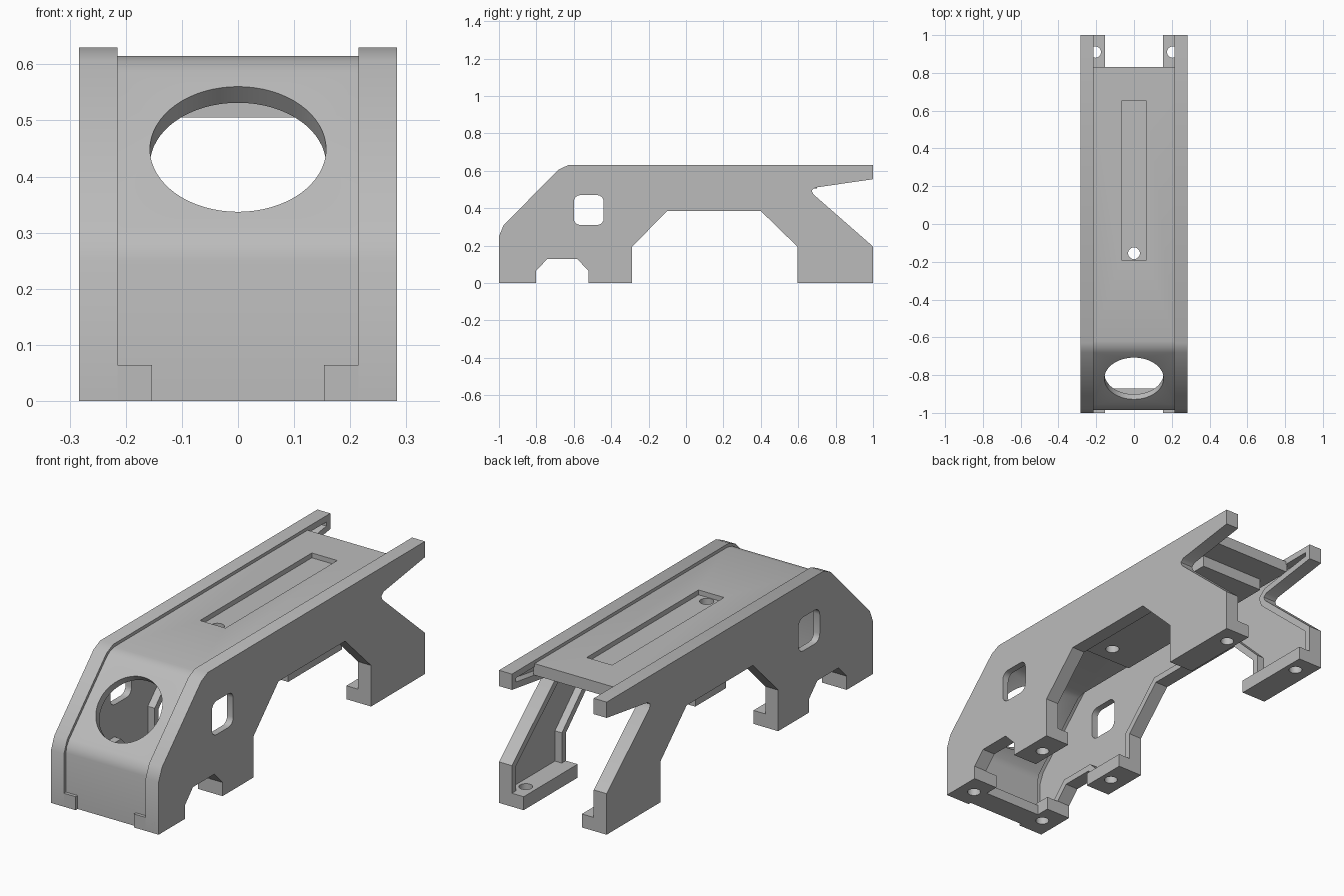
import bpy, bmesh, math
from mathutils import Vector, Matrix

cube = bpy.data.objects.get("Cube")
if cube:
    bpy.data.objects.remove(cube, do_unlink=True)

grey = bpy.data.materials.new("plain_grey")
grey.use_nodes = True
colour = (0.5, 0.5, 0.5, 1)
grey.diffuse_color = colour
grey.node_tree.nodes["Principled BSDF"].inputs["Base Color"].default_value = colour


def finish(name, bm):
    bmesh.ops.recalc_face_normals(bm, faces=bm.faces)
    mesh = bpy.data.meshes.new(name)
    bm.to_mesh(mesh)
    bm.free()
    mesh.materials.append(grey)
    obj = bpy.data.objects.new(name, mesh)
    bpy.context.collection.objects.link(obj)
    return obj


def prism(name, profile, x0, x1, pocket=None):
    """Extrude a (y, z) profile along x; optionally sink a pocket in the x0 face."""
    bm = bmesh.new()
    face = bm.faces.new([bm.verts.new((x0, y, z)) for y, z in profile])
    moved = bmesh.ops.extrude_face_region(bm, geom=[face], use_keep_orig=True)["geom"]
    for v in moved:
        if isinstance(v, bmesh.types.BMVert):
            v.co.x = x1
    bmesh.ops.recalc_face_normals(bm, faces=bm.faces)
    if pocket:
        rim, depth = pocket
        bmesh.ops.inset_region(bm, faces=[face], thickness=rim, use_even_offset=True)
        wall = bmesh.ops.extrude_face_region(bm, geom=[face])["geom"]
        for v in wall:
            if isinstance(v, bmesh.types.BMVert):
                v.co.x = x0 + math.copysign(depth, x1 - x0)
        if face.is_valid:
            bm.faces.remove(face)
    return finish(name, bm)


def box(name, low, high, round_x=0):
    bm = bmesh.new()
    bmesh.ops.create_cube(bm, size=1)
    low, high = Vector(low), Vector(high)
    for v in bm.verts:
        v.co = Vector([(low[i] + high[i]) / 2 + v.co[i] * (high[i] - low[i]) for i in range(3)])
    if round_x:
        along = [e for e in bm.edges if abs(e.verts[0].co.x - e.verts[1].co.x) > 0.001]
        bmesh.ops.bevel(bm, geom=along, offset=round_x, segments=4, profile=0.5, affect="EDGES")
    return finish(name, bm)


def cylinder(name, centre, radius, depth, tilt=0, sides=32):
    bm = bmesh.new()
    place = Matrix.Translation(centre) @ Matrix.Rotation(tilt, 4, "X")
    bmesh.ops.create_cone(bm, cap_ends=True, segments=sides, radius1=radius,
                          radius2=radius, depth=depth, matrix=place)
    return finish(name, bm)


def cut(obj, cutter):
    cutter.hide_render = True
    mod = obj.modifiers.new("cut", "BOOLEAN")
    mod.operation, mod.solver, mod.object = "DIFFERENCE", "EXACT", cutter
    bpy.context.view_layer.objects.active = obj
    bpy.ops.object.modifier_apply(modifier=mod.name)
    bpy.data.objects.remove(cutter, do_unlink=True)


# Side frames: bevelled nose, forked tail, arches between the legs
HALF, INNER = 0.283, 0.215
frame = [(-1, 0), (-1, 0.25), (-0.975, 0.31), (-0.68, 0.607), (-0.63, 0.63),
         (1, 0.63), (1, 0.555), (0.69, 0.51), (0.672, 0.495), (0.68, 0.475),
         (1, 0.195), (1, 0), (0.595, 0), (0.595, 0.195), (0.4, 0.385),
         (-0.1, 0.385), (-0.288, 0.195), (-0.288, 0), (-0.52, 0), (-0.52, 0.065),
         (-0.582, 0.128), (-0.742, 0.128), (-0.802, 0.065), (-0.802, 0)]
feet = {"front": (-1, -0.802, -0.9), "middle": (-0.52, -0.288, -0.41),
        "back": (0.595, 1, 0.91)}
parts = []
for side, s in (("left", 1), ("right", -1)):
    wall = prism(f"{side}_side_frame", frame, s * INNER, s * HALF, pocket=(0.03, 0.036))
    cut(wall, box("window_cutter", (s * 0.25 - 0.1, -0.6, 0.31),
                  (s * 0.25 + 0.1, -0.44, 0.47), round_x=0.035))
    parts.append(wall)
    # Inward mounting feet with a screw hole each
    for place, (y0, y1, hole_y) in feet.items():
        xs = sorted((s * 0.153, s * 0.26))
        foot = box(f"{side}_{place}_foot", (xs[0], y0, 0), (xs[1], y1, 0.064))
        for target in (foot, wall):
            cut(target, cylinder("screw_cutter", (s * 0.205, hole_y, 0), 0.03, 0.2))
        parts.append(foot)

# Deck running along the top and bending down over the nose
deck_profile = [(-0.985, 0), (-0.985, 0.25), (-0.978, 0.28), (-0.96, 0.305),
                (-0.68, 0.588), (-0.655, 0.606), (-0.62, 0.615), (0.83, 0.615),
                (0.83, 0.56), (-0.62, 0.56), (-0.66, 0.55), (-0.94, 0.272),
                (-0.95, 0.24), (-0.95, 0)]
deck = prism("deck", deck_profile, -0.22, 0.22)
cut(deck, cylinder("nose_hole_cutter", (0, -0.812, 0.443), 0.157, 0.3, math.radians(45), 64))
cut(deck, box("slot_cutter", (-0.067, -0.19, 0.592), (0.067, 0.65, 0.7)))

# Thickened plate beneath the slot
plate = box("slot_backing", (-0.17, -0.24, 0.505), (0.17, 0.7, 0.575))
for target in (deck, plate):
    cut(target, cylinder("deck_screw_cutter", (0, -0.155, 0.55), 0.031, 0.3))

# Low bar joining the front feet
bar = box("front_bar", (-0.16, -0.97, 0), (0.16, -0.87, 0.05))
parts += [deck, plate, bar]

for obj in bpy.context.view_layer.objects:
    obj.select_set(obj in parts)
bpy.context.view_layer.objects.active = deck
bpy.ops.object.shade_smooth_by_angle(angle=math.radians(32))
